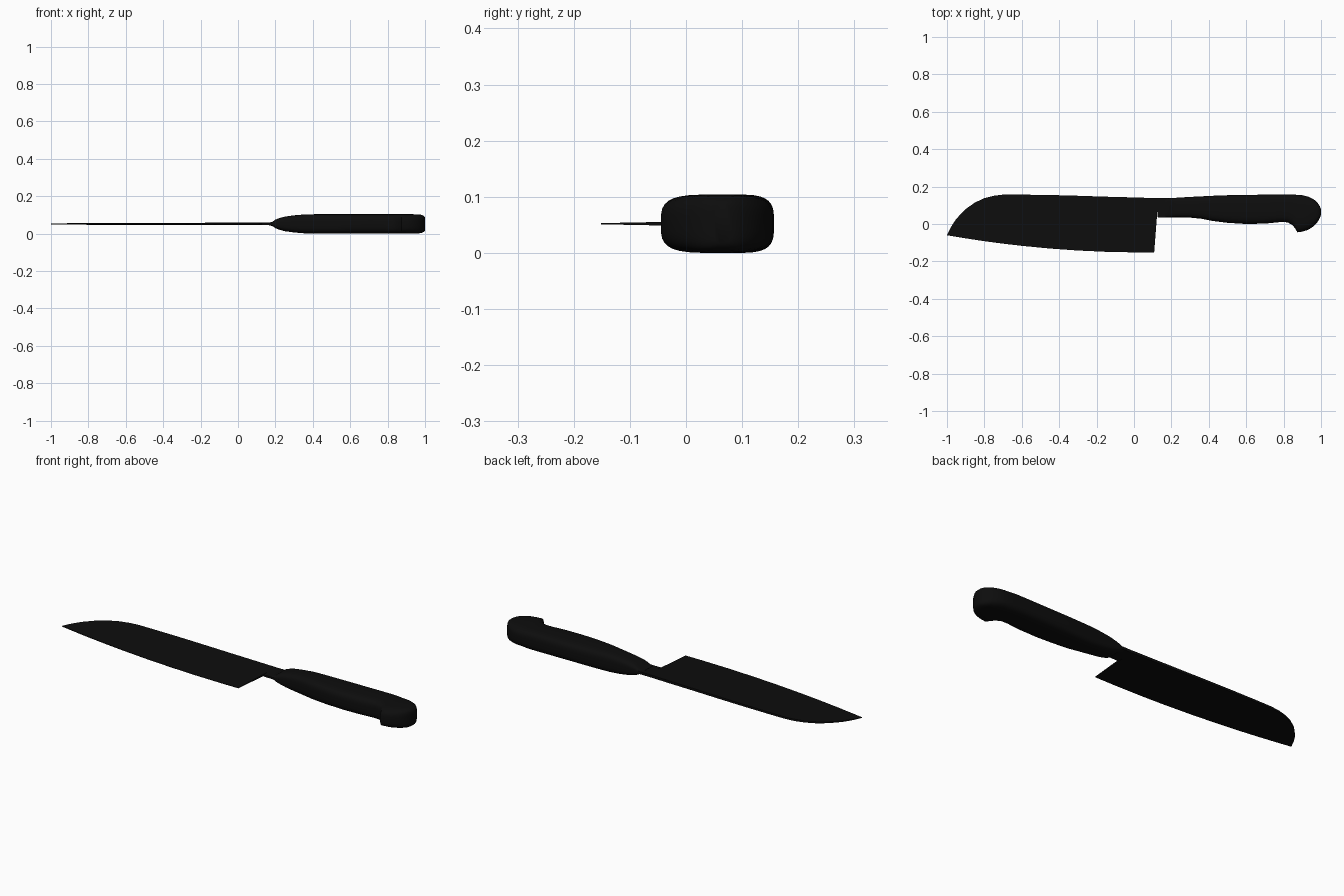
import bpy, bmesh, math

if "Cube" in bpy.data.objects:
    bpy.data.objects.remove(bpy.data.objects["Cube"])

MID = 0.052  # height of the flat centre plane


def make_material(name, colour):
    mat = bpy.data.materials.new(name)
    mat.use_nodes = True
    mat.diffuse_color = colour
    mat.node_tree.nodes["Principled BSDF"].inputs["Base Color"].default_value = colour
    return mat


black = make_material("matte black", (0.004, 0.004, 0.004, 1))


def loft(name, rings, angle):
    """Skin a list of equal-length rings and cap both ends."""
    bm = bmesh.new()
    loops = [[bm.verts.new(p) for p in ring] for ring in rings]
    count = len(loops[0])
    for a, b in zip(loops, loops[1:]):
        for i in range(count):
            j = (i + 1) % count
            bm.faces.new((a[i], a[j], b[j], b[i]))
    bm.faces.new(loops[0][::-1])
    bm.faces.new(loops[-1])
    bmesh.ops.recalc_face_normals(bm, faces=bm.faces)
    mesh = bpy.data.meshes.new(name)
    bm.to_mesh(mesh)
    bm.free()
    mesh.materials.append(black)
    obj = bpy.data.objects.new(name, mesh)
    bpy.context.collection.objects.link(obj)
    bpy.ops.object.select_all(action="DESELECT")
    obj.select_set(True)
    bpy.context.view_layer.objects.active = obj
    bpy.ops.object.shade_smooth_by_angle(angle=math.radians(angle))
    return obj


def edge_y(x):
    return -0.152 + 0.092 * ((0.05 - x) / 1.05) ** 2


def half_thickness(x, y):
    # thin at the cutting edge and the tip, thick at the spine and heel
    depth = min(1, max(0, (y + 0.155) / 0.31))
    return 0.001 + 0.006 * depth * (0.55 + 0.45 * min(1, (x + 1) / 1.1))


def wedge(bottom, top):
    hb, ht = half_thickness(*bottom), half_thickness(*top)
    return [(*bottom, MID - hb), (*top, MID - ht), (*top, MID + ht), (*bottom, MID + hb)]


# Blade: tapered wedge between the curved spine and the cutting edge
spine = [(-1, -0.058), (-0.98, -0.018), (-0.95, 0.028), (-0.9, 0.08), (-0.85, 0.115),
         (-0.8, 0.138), (-0.75, 0.151), (-0.7, 0.157), (-0.6, 0.157), (-0.45, 0.155),
         (-0.3, 0.151), (-0.15, 0.146), (0, 0.142), (0.13, 0.138)]
sections = [wedge((x, edge_y(x)), (x, y)) for x, y in spine[:-1]]
sections.append(wedge((0.108, edge_y(0.108)), spine[-1]))
loft("blade", sections, 30)

# Tang: joins the heel of the blade to the handle
loft("tang", [wedge((0.127, 0.036), (0.12, 0.138)),
              wedge((0.3, 0.036), (0.3, 0.138))], 30)

# Handle: rounded sections (x, lower y, upper y, half thickness)
stations = [(0.165, 0.036, 0.138, 0.007), (0.185, 0.036, 0.139, 0.012),
            (0.2, 0.036, 0.139, 0.023), (0.22, 0.036, 0.14, 0.031),
            (0.25, 0.036, 0.142, 0.039), (0.3, 0.034, 0.145, 0.046),
            (0.36, 0.028, 0.148, 0.051), (0.42, 0.016, 0.151, 0.052),
            (0.5, 0.006, 0.154, 0.052), (0.6, 0, 0.156, 0.052),
            (0.7, 0.002, 0.157, 0.052), (0.78, 0.01, 0.157, 0.052),
            (0.82, 0.009, 0.157, 0.052), (0.845, -0.004, 0.157, 0.052),
            (0.86, -0.022, 0.157, 0.052), (0.874, -0.045, 0.156, 0.052),
            (0.9, -0.041, 0.154, 0.052), (0.93, -0.032, 0.147, 0.052),
            (0.96, -0.013, 0.133, 0.051), (0.98, 0.008, 0.115, 0.049),
            (0.992, 0.028, 0.098, 0.044), (1, 0.05, 0.08, 0.036)]


def rounded(x, low, high, half, steps=32, power=0.55):
    ring = []
    for i in range(steps):
        a = 2 * math.pi * (i + 0.5) / steps
        c, s = math.cos(a), math.sin(a)
        y = (low + high) / 2 + (high - low) / 2 * math.copysign(abs(c) ** power, c)
        ring.append((x, y, MID + half * math.copysign(abs(s) ** power, s)))
    return ring


loft("handle", [rounded(*s) for s in stations], 50)
